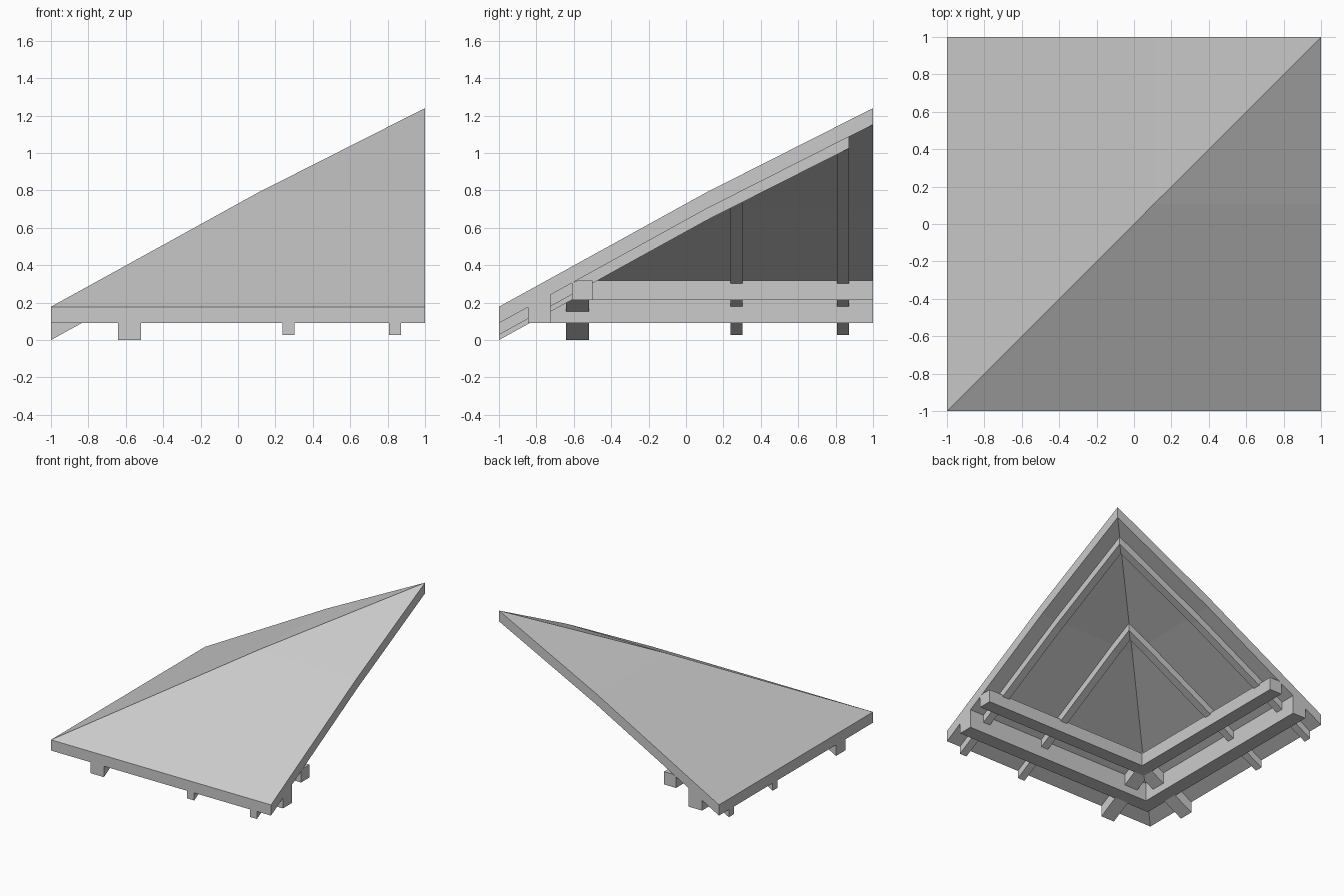
import bpy, bmesh

if "Cube" in bpy.data.objects:
    bpy.data.objects.remove(bpy.data.objects["Cube"])

BREAK = 0.11      # where the roof pitch changes
THICK = 0.088     # vertical thickness of the roof sheet


def roof_z(t):
    """Height of the top surface at distance t along the slope."""
    if t < BREAK:
        return 0.178 + (t + 1) * (0.79 - 0.178) / (BREAK + 1)
    return 0.79 + (t - BREAK) * (1.24 - 0.79) / (1 - BREAK)


def slope_profile(end, top, bottom):
    """Sloped band from the eave to 'end'; offsets are below the roof top."""
    ys = [-1, BREAK if end > BREAK else (end - 1) / 2, end]
    return ([(y, roof_z(y) - top) for y in ys] +
            [(y, roof_z(y) - bottom) for y in reversed(ys)])


def hip_part(name, loop_a, loop_b, cap_a=True, skip=()):
    """Bridge two loops and mirror them over the hip diagonal (swap x and y)."""
    bm = bmesh.new()
    for swap in (False, True):
        a, b = [[bm.verts.new((y, x, z) if swap else (x, y, z)) for x, y, z in lp]
                for lp in (loop_a, loop_b)]
        n = len(a)
        for i in range(n):
            if i not in skip:
                j = (i + 1) % n
                bm.faces.new((a[i], a[j], b[j], b[i]))
        bm.faces.new(b)
        if cap_a:
            bm.faces.new(a)
    bmesh.ops.remove_doubles(bm, verts=bm.verts[:], dist=1e-4)
    bmesh.ops.recalc_face_normals(bm, faces=bm.faces[:])
    me = bpy.data.meshes.new(name)
    bm.to_mesh(me)
    bm.free()
    ob = bpy.data.objects.new(name, me)
    bpy.context.collection.objects.link(ob)
    return ob


def mitred(name, profile):
    """Profile running from the hip mitre to the open edge at 1."""
    return hip_part(name, [(y, y, z) for y, z in profile],
                    [(1, y, z) for y, z in profile], cap_a=False)


# Roof sheet
mitred("roof_sheet", slope_profile(1, 0, THICK))

# Horizontal beams under the eaves, tops trimmed to the roof underside
under = lambda y: roof_z(y) - THICK
mitred("outer_beam", [(-0.845, 0.09), (-0.725, 0.09),
                      (-0.725, under(-0.725)), (-0.845, under(-0.845))])
mitred("inner_beam", [(-0.61, 0.213), (-0.5, 0.213), (-0.5, 0.318),
                      (-0.58, 0.318), (-0.61, under(-0.61))])

# Rafter pairs meeting at the hip
for name, centre, width, depth in (("corner_rafters", -0.58, 0.122, 0.09),
                                   ("middle_rafters", 0.27, 0.064, 0.062),
                                   ("upper_rafters", 0.84, 0.064, 0.062)):
    loops = [[(x, y, z) for y, z in slope_profile(x, THICK, THICK + depth)]
             for x in (centre - width / 2, centre + width / 2)]
    hip_part(name, *loops, skip=(2,))
